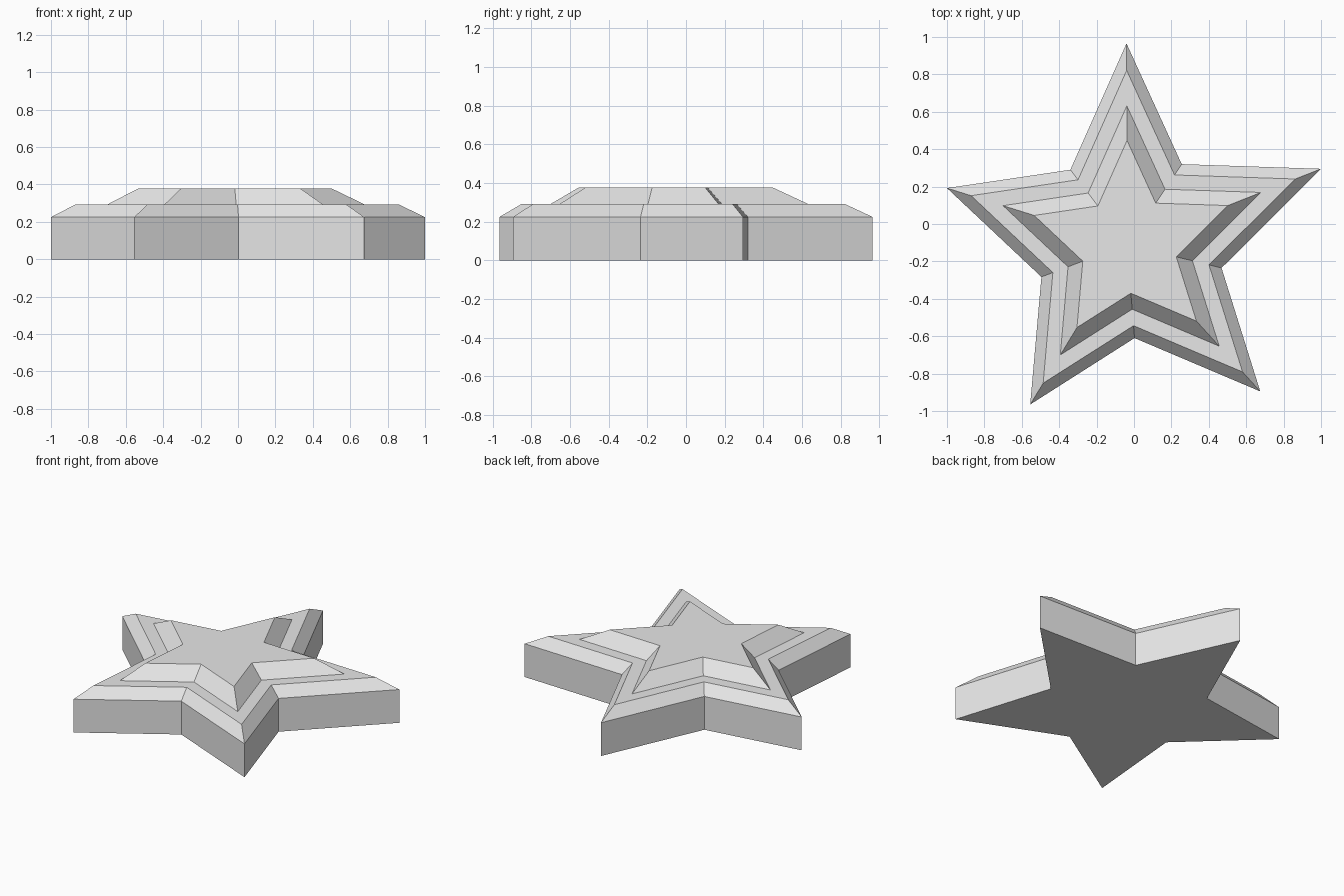
import bpy
from mathutils import Vector

cube = bpy.data.objects.get("Cube")
if cube:
    bpy.data.objects.remove(cube, do_unlink=True)

# Hand-cut star outline, clockwise from the back tip
OUTLINE = [Vector(p) for p in (
    (-0.04, 0.965), (0.255, 0.32), (1.0, 0.295), (0.468, -0.235), (0.675, -0.895),
    (0.003, -0.61), (-0.555, -0.965), (-0.495, -0.283), (-1.0, 0.192), (-0.34, 0.29))]

# Each layer: inset distance from the outline, height
LAYERS = [(0, 0), (0, 0.225), (0.059, 0.292), (0.137, 0.292), (0.213, 0.378)]


def inset(points, distance):
    """Move every edge inwards by the same distance, with mitred corners."""
    result = []
    for i, p in enumerate(points):
        a = (p - points[i - 1]).normalized()
        b = (points[(i + 1) % len(points)] - p).normalized()
        na, nb = Vector((a.y, -a.x)), Vector((b.y, -b.x))
        result.append(p + (na + nb) * distance / (1 + na.dot(nb)))
    return result


# Stack the star rings and join them with flat side faces
n = len(OUTLINE)
verts = [(p.x, p.y, z) for d, z in LAYERS for p in inset(OUTLINE, d)]
faces = [tuple(range(n)), tuple(reversed(range(len(verts) - n, len(verts))))]
for layer in range(len(LAYERS) - 1):
    for i in range(n):
        j = (i + 1) % n
        low, high = layer * n, (layer + 1) * n
        faces.append((low + j, low + i, high + i, high + j))

mesh = bpy.data.meshes.new("stepped_star")
mesh.from_pydata(verts, [], faces)
mesh.update()
star = bpy.data.objects.new("stepped_star", mesh)
bpy.context.collection.objects.link(star)

# Plain light grey
grey = bpy.data.materials.new("light_grey")
grey.use_nodes = True
colour = (0.8, 0.8, 0.8, 1)
grey.diffuse_color = colour
grey.node_tree.nodes["Principled BSDF"].inputs["Base Color"].default_value = colour
mesh.materials.append(grey)
